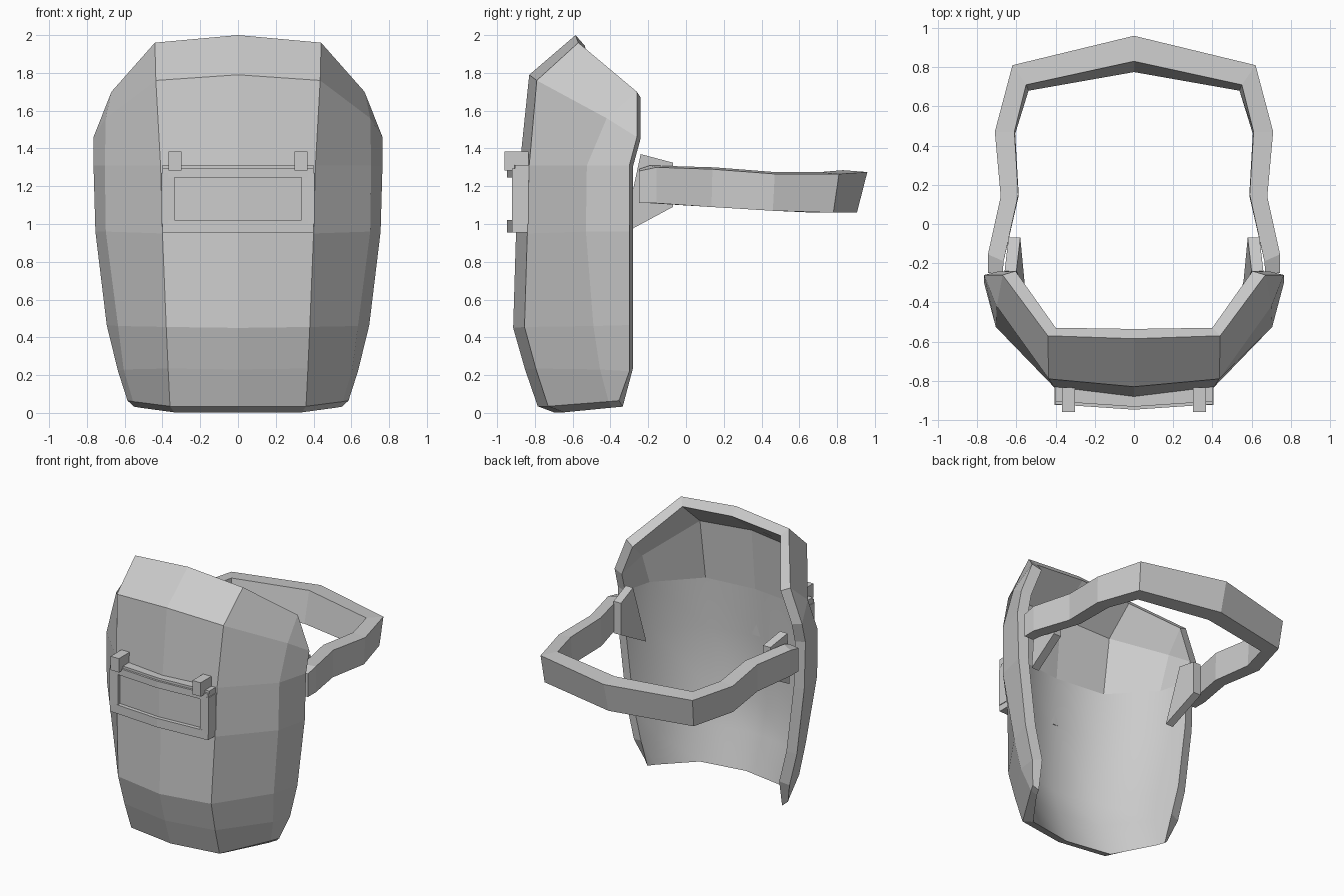
import bpy, bmesh
from mathutils import Vector

if "Cube" in bpy.data.objects:
    bpy.data.objects.remove(bpy.data.objects["Cube"])


def finish(bm, name, recalc=True):
    if recalc:
        bmesh.ops.recalc_face_normals(bm, faces=bm.faces)
    me = bpy.data.meshes.new(name)
    bm.to_mesh(me)
    bm.free()
    ob = bpy.data.objects.new(name, me)
    bpy.context.collection.objects.link(ob)
    return ob


def loft(name, sections, caps=True):
    """Join equal closed cross-sections into one solid."""
    bm = bmesh.new()
    rings = [[bm.verts.new(p) for p in s] for s in sections]
    for a, b in zip(rings, rings[1:]):
        n = len(a)
        for i in range(n):
            bm.faces.new((a[i], a[(i + 1) % n], b[(i + 1) % n], b[i]))
    if caps:
        bm.faces.new(rings[0])
        bm.faces.new(rings[-1])
    return finish(bm, name)


def bent_bar(name, xs, z0, z1, front, back, bend=0.027):
    """Bar across the visor, bowed forward at x = 0."""
    secs = []
    for x in xs:
        d = bend if x == 0 else 0
        secs.append([(x, front - d, z0), (x, front - d, z1), (x, back, z1), (x, back, z0)])
    return loft(name, secs)


# Mask shell: outer half grid, centre column to rim, top row to bottom row
rows = [
    [(0, -.585, 2.0), (.44, -.57, 1.96), (.67, -.26, 1.70), (.67, -.26, 1.70)],
    [(0, -.83, 1.79), (.435, -.79, 1.76), (.70, -.42, 1.56), (.765, -.26, 1.46)],
    [(0, -.88, 1.31), (.41, -.83, 1.31), (.705, -.525, 1.31), (.765, -.30, 1.31)],
    [(0, -.90, .95), (.40, -.84, .95), (.70, -.53, .96), (.755, -.30, .96)],
    [(0, -.915, .45), (.38, -.855, .455), (.635, -.49, .46), (.695, -.30, .465)],
    [(0, -.852, .23), (.37, -.795, .235), (.605, -.455, .23), (.635, -.30, .22)],
    [(0, -.785, .035), (.36, -.73, .035), (.555, -.41, .06), (.585, -.355, .065)],
]
bm = bmesh.new()
grid = []
for r in rows:
    full = [(-x, y, z) for x, y, z in r[:0:-1]] + r
    grid.append([bm.verts.new(p) for p in full])
for a, b in zip(grid, grid[1:]):
    for i in range(len(a) - 1):
        bm.faces.new((a[i], b[i], b[i + 1], a[i + 1]))
bmesh.ops.remove_doubles(bm, verts=bm.verts, dist=.0005)
bm.normal_update()
outer = list(bm.faces)
rim = [e for e in bm.edges if e.is_boundary]
normals = {v: v.normal.copy() for v in bm.verts}
inner = {}
for v, n in normals.items():
    if v.co.z < .1:
        p = Vector((v.co.x * .94, v.co.y + (.085 if v.co.y < -.6 else .02), v.co.z - .032))
    else:
        p = v.co - n * .075
    inner[v] = bm.verts.new(p)
for f in outer:
    g = bm.faces.new([inner[v] for v in reversed(f.verts)])
    g.smooth = f.calc_center_median().z < 1.3
for e in rim:
    a, b = e.verts
    bm.faces.new((a, b, inner[b], inner[a]))
finish(bm, "mask_shell")

# Window frame: rails, posts, recessed pane and hinge rod
full = (-.40, 0, .40)
bent_bar("frame_top_rail", full, 1.245, 1.295, -.92, -.82)
bent_bar("frame_bottom_rail", full, .955, 1.02, -.92, -.82)
bent_bar("window_pane", (-.36, 0, .36), 1.0, 1.26, -.893, -.82)
bent_bar("hinge_rod", (-.40, 0, .40), 1.293, 1.312, -.905, -.82)
for s in (-1, 1):
    bent_bar("frame_post", (s * .335, s * .405), 1.0, 1.27, -.922, -.80)
    bent_bar("hinge_clip", (s * .30, s * .367), 1.283, 1.385, -.96, -.835)

# Headband: outer x, outer y, inner x, inner y, top z, bottom z, inward tilt at bottom
half = [
    (.745, -.25, .67, -.25, 1.28, 1.11, .00),
    (.745, -.155, .665, -.19, 1.30, 1.11, .00),
    (.68, .14, .59, .15, 1.29, 1.09, .005),
    (.71, .47, .61, .47, 1.265, 1.07, .01),
    (.62, .81, .55, .71, 1.265, 1.06, .03),
]
path = half + [(0, .96, 0, .83, 1.275, 1.06, .055)] + [
    (-h[0], h[1], -h[2]) + h[3:] for h in reversed(half)]
secs = []
for ox, oy, ix, iy, zt, zb, t in path:
    sx = (ox > 0) - (ox < 0)
    dx = sx * t * .4
    secs.append([(ox, oy, zt), (ix, iy, zt + .01), (ix - dx, iy - t, zb), (ox - dx, oy - t, zb)])
loft("headband", secs)

# Pivot plates joining the headband to the shell
plate = [(.58, -.07, 1.325), (.58, -.07, 1.09), (.555, -.33, .95), (.60, -.24, 1.37)]
for s in (-1, 1):
    loft("pivot_plate", [[(s * x, y, z) for x, y, z in plate],
                         [(s * (x + .06), y, z) for x, y, z in plate]])
